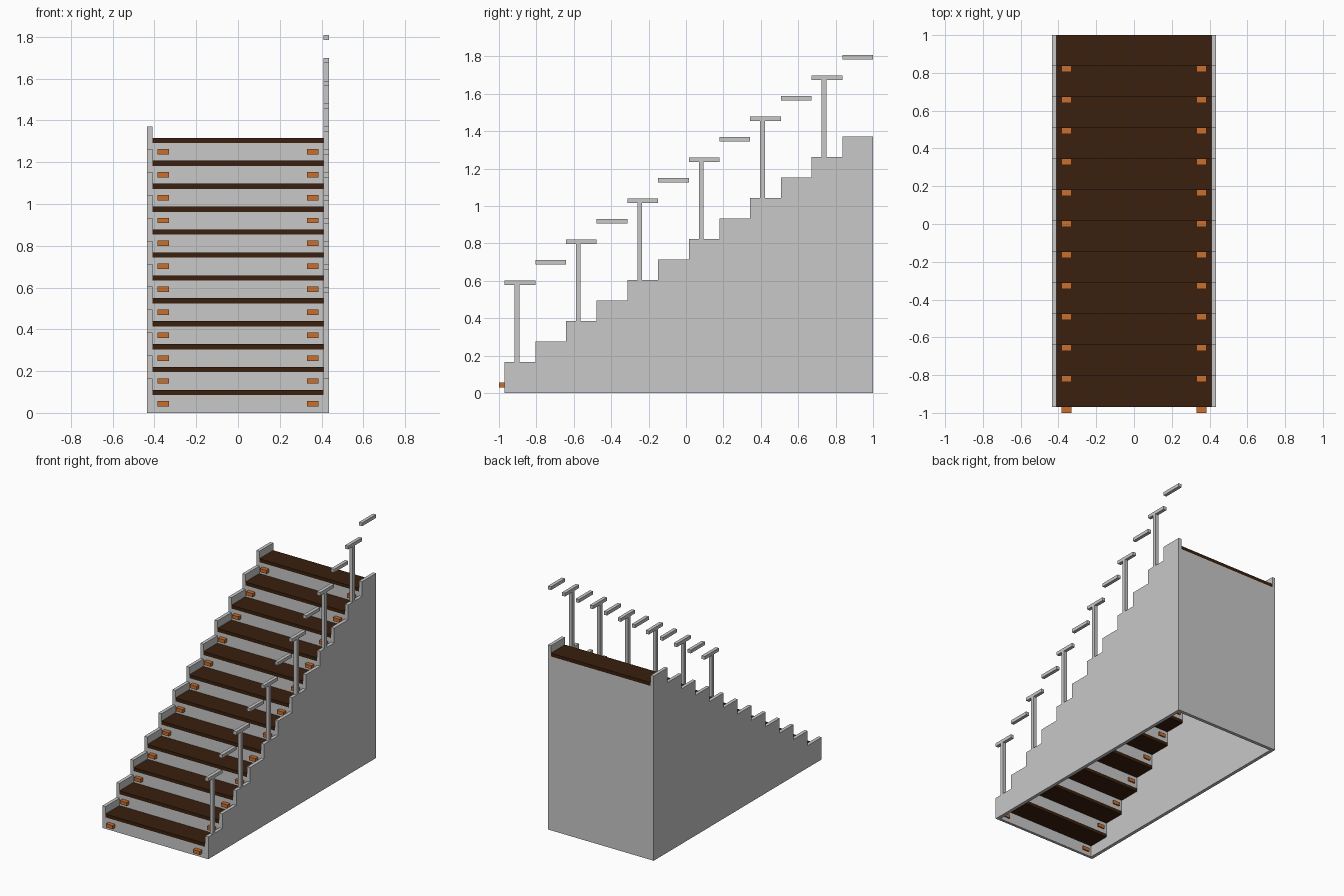
import bpy, bmesh

if "Cube" in bpy.data.objects:
    bpy.data.objects.remove(bpy.data.objects["Cube"])

N = 12
Y0, Y1 = -0.97, 1.0
D = (Y1 - Y0) / N          # step depth
R = 0.1097                 # step rise
XI, XO = 0.41, 0.435       # inner and outer faces of the side walls
T = 0.025                  # board thickness
RISER = 0.02


def material(name, rgb):
    m = bpy.data.materials.new(name)
    m.diffuse_color = (*rgb, 1)
    m.use_nodes = True
    m.node_tree.nodes["Principled BSDF"].inputs["Base Color"].default_value = m.diffuse_color
    return m


grey = material("light grey", (0.58, 0.58, 0.58))
brown = material("dark brown wood", (0.042, 0.0145, 0.0045))
orange = material("orange lamp", (0.58, 0.156, 0.027))


def finish(name, bm, mat):
    bmesh.ops.recalc_face_normals(bm, faces=bm.faces)
    me = bpy.data.meshes.new(name)
    bm.to_mesh(me)
    bm.free()
    me.materials.append(mat)
    ob = bpy.data.objects.new(name, me)
    bpy.context.collection.objects.link(ob)


def box(name, x, y, z, mat):
    bm = bmesh.new()
    bmesh.ops.create_cube(bm, size=1)
    for v in bm.verts:
        v.co = [r[0] if c < 0 else r[1] for r, c in zip((x, y, z), v.co)]
    finish(name, bm, mat)


# Stepped side walls
profile = [(Y1, 0), (Y0, 0)]
for i in range(N):
    z = 0.165 + R * i
    profile += [(Y0 + D * i, z), (Y0 + D * (i + 1), z)]
for name, xa, xb in (("left_wall", -XO, -XI), ("right_wall", XI, XO)):
    bm = bmesh.new()
    face = bm.faces.new([bm.verts.new((xa, y, z)) for y, z in profile])
    ext = bmesh.ops.extrude_face_region(bm, geom=[face])["geom"]
    verts = [g for g in ext if isinstance(g, bmesh.types.BMVert)]
    bmesh.ops.translate(bm, verts=verts, vec=(xb - xa, 0, 0))
    finish(name, bm, grey)

for i in range(N):
    y, z = Y0 + D * i, R * i
    # Tread, tucked under the next riser
    back = min(y + D + RISER, Y1)
    box(f"tread_{i}", (-XI, XI), (y, back), (z + 0.085, z + 0.11), brown)
    # Riser, standing on the tread below
    bottom = z if i == 0 else z + 0.11 - R
    box(f"riser_{i}", (-XI, XI), (y, y + RISER), (bottom, z + 0.085), grey)
    # Pair of step lamps set through the riser
    for s, xr in (("left", (-0.385, -0.33)), ("right", (0.33, 0.385))):
        box(f"lamp_{s}_{i}", xr, (y - 0.03, y + 0.03), (z + 0.03, z + 0.056), orange)
    # Handrail segment on the right
    box(f"handrail_{i}", (XI, XO), (y, y + D), (z + 0.577, z + 0.602), grey)
    # Post on every second step
    if i % 2 == 0:
        yc = y + D / 2 - 0.016
        box(f"post_{i}", (XI, XO), (yc - T / 2, yc + T / 2), (z + 0.165, z + 0.577), grey)

# Back wall closing the staircase
box("back_wall", (-XI, XI), (Y1 - T, Y1), (0, 0.085 + R * (N - 1)), grey)
